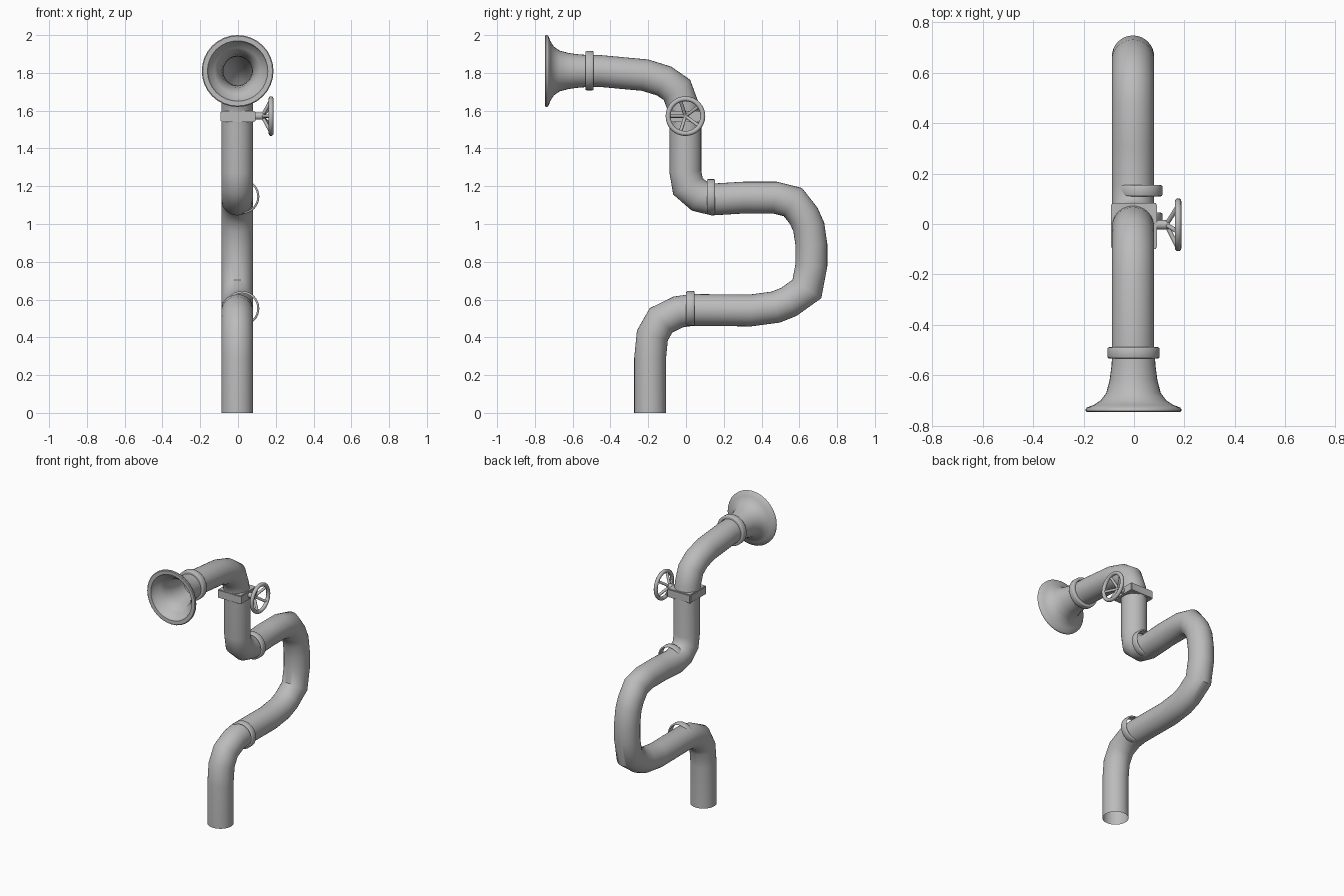
import bpy, bmesh, math
from mathutils import Vector, Matrix

cube = bpy.data.objects.get("Cube")
if cube:
    bpy.data.objects.remove(cube, do_unlink=True)

GREY = (0.5, 0.5, 0.5, 1)
metal = bpy.data.materials.new("grey metal")
metal.use_nodes = True
metal.diffuse_color = GREY
metal.node_tree.nodes["Principled BSDF"].inputs["Base Color"].default_value = GREY

X, Y = Vector((1, 0, 0)), Vector((0, 1, 0))
PIPE_X = -0.004
PIPE_R = 0.084


def finish(name, bm, angle=40):
    bmesh.ops.recalc_face_normals(bm, faces=bm.faces)
    mesh = bpy.data.meshes.new(name)
    bm.to_mesh(mesh)
    bm.free()
    mesh.materials.append(metal)
    obj = bpy.data.objects.new(name, mesh)
    bpy.context.collection.objects.link(obj)
    bpy.ops.object.select_all(action='DESELECT')
    obj.select_set(True)
    bpy.context.view_layer.objects.active = obj
    bpy.ops.object.shade_smooth_by_angle(angle=math.radians(angle))
    return obj


def skin(bm, rings, closed=False):
    """Join successive rings of points with quads."""
    loops = [[bm.verts.new(p) for p in ring] for ring in rings]
    pairs = list(zip(loops, loops[1:]))
    if closed:
        pairs.append((loops[-1], loops[0]))
    for a, b in pairs:
        n = len(a)
        for i in range(n):
            j = (i + 1) % n
            bm.faces.new((a[i], a[j], b[j], b[i]))


def circle(centre, u, v, sides):
    steps = [math.tau * i / sides for i in range(sides)]
    return [centre + u * math.cos(t) + v * math.sin(t) for t in steps]


def revolve(name, centre, axis, profile, closed=False, sides=32):
    """Turn a profile of (distance along axis, radius) about the axis."""
    u = Vector((0, 0, 1))
    v = axis.cross(u)
    bm = bmesh.new()
    skin(bm, [circle(Vector(centre) + axis * d, u * r, v * r, sides)
              for d, r in profile], closed)
    return finish(name, bm)


def sweep(name, path, radius, sides=32):
    """Mitred round tube along a path of (y, z) points."""
    pts = [Vector((PIPE_X, y, z)) for y, z in path]
    bm = bmesh.new()
    rings = []
    for i, p in enumerate(pts):
        before = (p - pts[i - 1]).normalized() if i else (pts[1] - p).normalized()
        after = (pts[i + 1] - p).normalized() if i + 1 < len(pts) else before
        tangent = (before + after).normalized()
        side = X.cross(tangent) / tangent.dot(before)
        rings.append(circle(p, X * radius, side * radius, sides))
    skin(bm, rings)
    return finish(name, bm)


def rod(bm, start, end, radius, sides=12):
    start, end = Vector(start), Vector(end)
    way = end - start
    turn = way.to_track_quat('Z', 'Y').to_matrix().to_4x4()
    bmesh.ops.create_cone(bm, cap_ends=True, segments=sides, radius1=radius,
                          radius2=radius, depth=way.length,
                          matrix=Matrix.Translation((start + end) / 2) @ turn)


# Winding pipe, open at the foot
sweep("winding_pipe", [
    (-.19, 0), (-.19, .29), (-.178, .41), (-.132, .49), (-.042, .534),
    (.03, .545), (.34, .542), (.475, .56), (.545, .588), (.64, .656),
    (.664, .783), (.664, .889), (.65, .984), (.624, 1.042), (.566, 1.116),
    (.47, 1.14), (.31, 1.14), (.143, 1.13), (.07, 1.148), (.01, 1.2),
    (-.003, 1.275), (-.003, 1.52), (-.016, 1.624), (-.048, 1.71),
    (-.116, 1.757), (-.217, 1.788), (-.455, 1.81), (-.52, 1.81)], PIPE_R)

# Flared horn: outer wall, rolled lip, inner wall
flare = [(-.5, PIPE_R), (-.56, .087), (-.62, .095), (-.67, .108),
         (-.7, .13), (-.718, .158)]
lip = [(-.728, .185), (-.735, .19), (-.742, .19), (-.746, .185), (-.745, .16)]
inner = [(d + .004, r - .008) for d, r in reversed(flare)]
revolve("horn", (-.002, 0, 1.81), Y, flare + lip + inner)


# Hollow pipe clamps with rounded edges
def clamp(name, centre, outer, inside, half=.022, soft=.006):
    revolve(name, centre, Y, [
        (-half, inside), (-half, outer - soft), (-half + soft / 3, outer - soft / 3),
        (-half + soft, outer), (half - soft, outer),
        (half - soft / 3, outer - soft / 3), (half, outer - soft), (half, inside)],
        closed=True)


clamp("horn_clamp", (-.002, -.511, 1.812), .104, .084)
clamp("upper_clamp", (.021, .132, 1.145), .092, .081)
clamp("lower_clamp", (.021, .023, .553), .092, .081)

# Valve block around the upright
bm = bmesh.new()
bmesh.ops.create_cube(bm, size=1, matrix=Matrix.Translation((0, -.008, 1.569))
                      @ Matrix.Diagonal((.184, .182, .06, 1)))
bmesh.ops.bevel(bm, geom=bm.edges[:], offset=.005, segments=2, affect='EDGES')
finish("valve_block", bm)

# Handwheel: rim, stem and five dished spokes
HUB = Vector((.12, -.003, 1.571))
RIM_X, RIM_R, RIM_T = .175, .092, .013
tube = [math.tau * i / 12 for i in range(12)]
revolve("wheel_rim", (RIM_X, HUB.y, HUB.z), X,
        [(RIM_T * math.cos(t), RIM_R + RIM_T * math.sin(t)) for t in tube],
        closed=True)

bm = bmesh.new()
rod(bm, HUB - X * .05, HUB + X * .02, .019, 16)
finish("wheel_stem", bm)

bm = bmesh.new()
for i in range(5):
    t = math.pi + math.tau * i / 5
    tip = Vector((RIM_X, HUB.y + RIM_R * math.cos(t), HUB.z + RIM_R * math.sin(t)))
    rod(bm, HUB + X * .008, tip, .009)
finish("wheel_spokes", bm)
